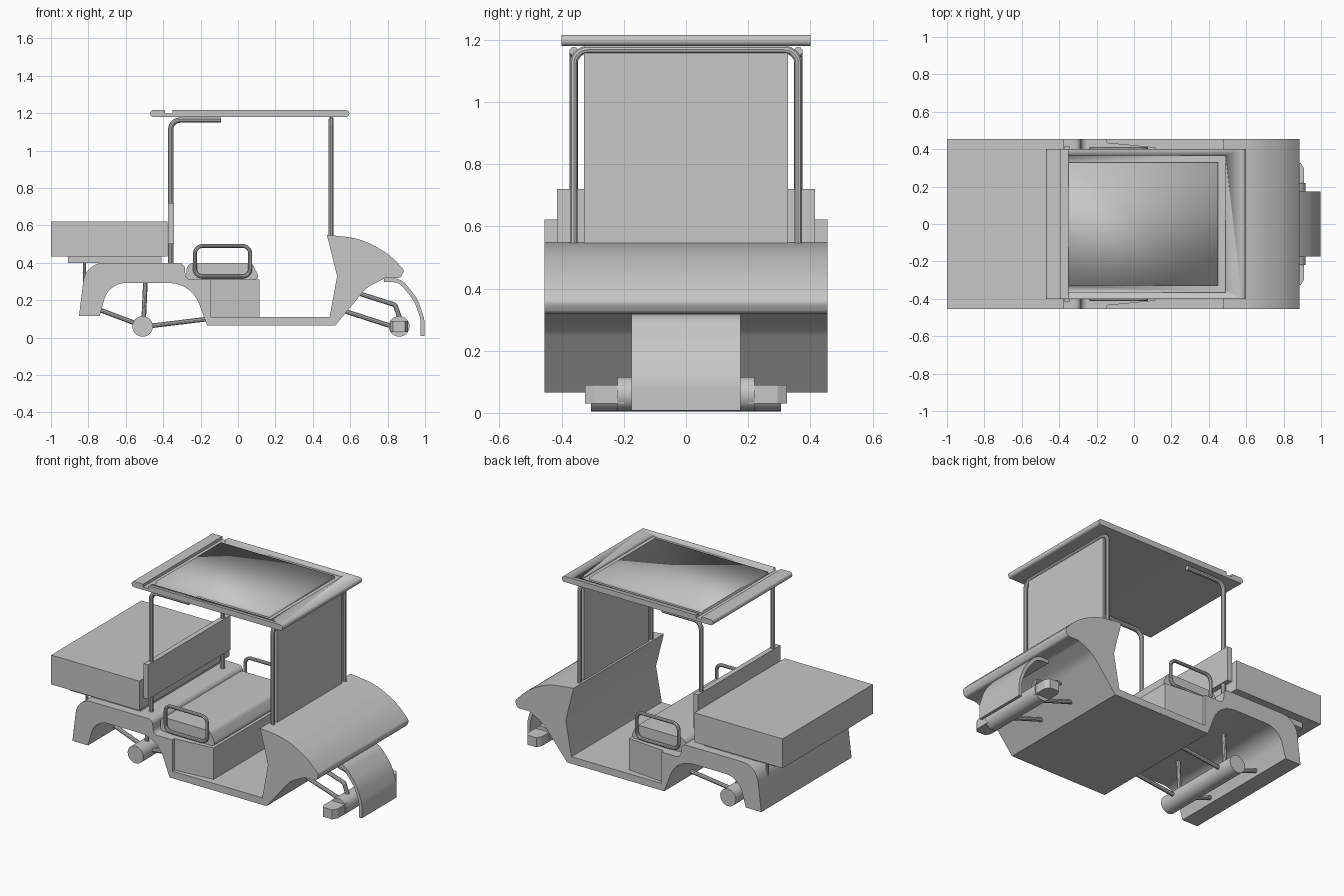
import bpy, bmesh, math
from mathutils import Vector

cube = bpy.data.objects.get("Cube")
if cube:
    bpy.data.objects.remove(cube, do_unlink=True)

grey = bpy.data.materials.new("plain grey")
grey.use_nodes = True
colour = (0.57, 0.57, 0.57, 1)
grey.diffuse_color = colour
grey.node_tree.nodes["Principled BSDF"].inputs["Base Color"].default_value = colour


def finish(obj):
    obj.data.materials.clear()
    obj.data.materials.append(grey)
    bpy.ops.object.select_all(action='DESELECT')
    obj.select_set(True)
    bpy.context.view_layer.objects.active = obj
    bpy.ops.object.shade_smooth_by_angle(angle=math.radians(32))
    return obj


def rounded(points, radii, closed=True, steps=7):
    """Replace the corners of a path with arcs of the given radii."""
    pts = [Vector(p) for p in points]
    out, n = [], len(pts)
    for i, p in enumerate(pts):
        r = radii[i]
        if r == 0 or (not closed and i in (0, n - 1)):
            out.append(p)
            continue
        a, b = pts[i - 1] - p, pts[(i + 1) % n] - p
        half = a.angle(b) / 2
        t = min(r / math.tan(half), a.length * 0.49, b.length * 0.49)
        r = t * math.tan(half)
        da, db = a.normalized(), b.normalized()
        centre = p + (da + db).normalized() * (r / math.sin(half))
        u = (p + da * t - centre).normalized()
        v = (p + db * t - centre).normalized()
        out += [centre + u.slerp(v, k / steps) * r for k in range(steps + 1)]
    return out


def extrude(name, profile, half_width):
    """Side profile of (x, z, corner radius), extruded across y."""
    pts = rounded([(x, 0, z) for x, z, r in profile], [r for x, z, r in profile])
    bm = bmesh.new()
    face = bm.faces.new([bm.verts.new((p.x, -half_width, p.z)) for p in pts])
    res = bmesh.ops.extrude_face_region(bm, geom=[face])
    moved = [v for v in res["geom"] if isinstance(v, bmesh.types.BMVert)]
    bmesh.ops.translate(bm, verts=moved, vec=(0, 2 * half_width, 0))
    bmesh.ops.recalc_face_normals(bm, faces=bm.faces)
    return add_mesh(name, bm)


def add_mesh(name, bm):
    mesh = bpy.data.meshes.new(name)
    bm.to_mesh(mesh)
    bm.free()
    obj = bpy.data.objects.new(name, mesh)
    bpy.context.collection.objects.link(obj)
    return finish(obj)


def box(name, x, y, z, shape=None):
    bm = bmesh.new()
    bmesh.ops.create_cube(bm, size=1)
    for v in bm.verts:
        v.co = [(lo + hi) / 2 + c * (hi - lo) for c, (lo, hi) in zip(v.co, (x, y, z))]
        if shape:
            shape(v.co)
    return add_mesh(name, bm)


def tube(name, points, radius, bend=0.0, closed=False):
    pts = rounded(points, [bend] * len(points), closed)
    curve = bpy.data.curves.new(name, 'CURVE')
    curve.dimensions = '3D'
    curve.bevel_depth = radius
    curve.bevel_resolution = 3
    curve.use_fill_caps = True
    spline = curve.splines.new('POLY')
    spline.points.add(len(pts) - 1)
    for sp, p in zip(spline.points, pts):
        sp.co = (*p, 1)
    spline.use_cyclic_u = closed
    obj = bpy.data.objects.new(name, curve)
    bpy.context.collection.objects.link(obj)
    bpy.ops.object.select_all(action='DESELECT')
    obj.select_set(True)
    bpy.context.view_layer.objects.active = obj
    bpy.ops.object.convert(target='MESH')
    return finish(bpy.context.view_layer.objects.active)


def cylinder(name, x, z, radius, half_width):
    bm = bmesh.new()
    bmesh.ops.create_cone(bm, cap_ends=True, segments=32, radius1=radius,
                          radius2=radius, depth=2 * half_width)
    for v in bm.verts:
        v.co = (x + v.co.x, v.co.z, z - v.co.y)
    return add_mesh(name, bm)


# Body shell: rear arch, floor and front cowl
extrude("body", [
    (-.85, .115, 0), (-.815, .4, .11), (-.285, .4, .035), (-.28, .31, .03),
    (-.145, .31, 0), (-.145, .11, 0), (.49, .11, 0), (.53, .33, 0),
    (.475, .55, 0), (.66, .53, .5), (.81, .445, .4), (.89, .36, .025),
    (.87, .32, .02), (.79, .32, .06), (.69, .27, .15), (.52, .065, 0),
    (-.165, .065, 0), (-.25, .292, .17), (-.69, .292, .12), (-.74, .115, 0)], .455)


# Seat base narrows towards the front
def taper(co):
    if co.x > 0:
        co.y *= .41 / .435


box("seat_base", (-.145, .115), (-.435, .435), (.105, .31), taper)
extrude("seat_cushion", [(-.275, .305, .02), (-.275, .4, .04),
                         (.075, .4, .04), (.12, .31, .02)], .39)

# Cargo box, its mount and the seat back board
box("cargo_box", (-1, -.378), (-.455, .455), (.435, .622))
box("cargo_mount", (-.91, -.41), (-.4, .4), (.4, .435))
box("back_board", (-.375, -.343), (-.415, .415), (.5, .72))

# Roof with a cross notch and a groove around the panel
roof = extrude("roof", [
    (-.47, 1.18, .017), (-.47, 1.216, .017), (-.39, 1.216, 0), (-.39, 1.198, 0),
    (-.35, 1.198, 0), (-.35, 1.216, 0), (.595, 1.216, .017), (.595, 1.18, .017)], .4)
cuts = [((-.37, .49), (.328, .367)), ((-.37, .49), (-.367, -.328)),
        ((.45, .49), (-.35, .35))]
for x, y in cuts:
    cutter = box("groove_cutter", x, y, (1.2, 1.25))
    cutter.hide_render = True
    mod = roof.modifiers.new("groove", 'BOOLEAN')
    mod.operation, mod.solver, mod.object = 'DIFFERENCE', 'EXACT', cutter
    bpy.context.view_layer.objects.active = roof
    bpy.ops.object.modifier_apply(modifier=mod.name)
    bpy.data.objects.remove(cutter, do_unlink=True)

# Windscreen
tube("windscreen_frame", [(.498, -.361, .53), (.498, -.361, 1.168),
                          (.498, .361, 1.168), (.498, .361, .53)], .013, .045)
box("windscreen", (.49, .506), (-.328, .328), (.54, 1.157))

# Front mudguard and axle
extrude("front_mudguard", [
    (.78, .318, 0), (.87, .318, .12), (.96, .21, .25), (.997, .1, .15), (.997, .008, 0),
    (.977, .008, 0), (.977, .1, .15), (.94, .2, .25), (.86, .297, .1), (.78, .297, 0)], .175)
cylinder("front_axle", .862, .06, .055, .22)
cylinder("rear_axle", -.51, .06, .055, .305)

for side, s in (("right", -1), ("left", 1)):
    # Roof posts and armrests
    tube(side + "_roof_post", [(-.36, s * .361, .39), (-.36, s * .361, 1.163),
                               (-.09, s * .361, 1.163)], .014, .05)
    tube(side + "_armrest", [(-.23, s * .402, .327), (-.23, s * .402, .49),
                             (.065, s * .402, .49), (.065, s * .402, .327)],
         .011, .04, True)

    # Hub block with a chamfered end
    def chamfer(co):
        if abs(co.y) > .31:
            co.x = .86 + (co.x - .86) * .65
    box(side + "_hub", (.812, .91), sorted((s * .2, s * .295)), (.03, .09))
    box(side + "_hub_end", (.812, .91), sorted((s * .295, s * .325)), (.03, .09), chamfer)

    # Suspension links
    tube(side + "_front_upper_link", [(.62, s * .13, .245), (.84, s * .13, .175),
                                      (.87, s * .13, .09)], .013, .02)
    tube(side + "_front_lower_link", [(.56, s * .13, .145), (.84, s * .13, .055)], .013)
    tube(side + "_rear_link", [(-.77, s * .2, .16), (-.53, s * .2, .07)], .013)
    tube(side + "_trailing_link", [(-.49, s * .2, .06), (-.16, s * .2, .1)], .013)
    tube(side + "_rear_damper", [(-.505, s * .2, .08), (-.495, s * .2, .3)], .013)
    tube(side + "_cargo_stay", [(-.82, s * .35, .29), (-.82, s * .35, .41)], .008)
